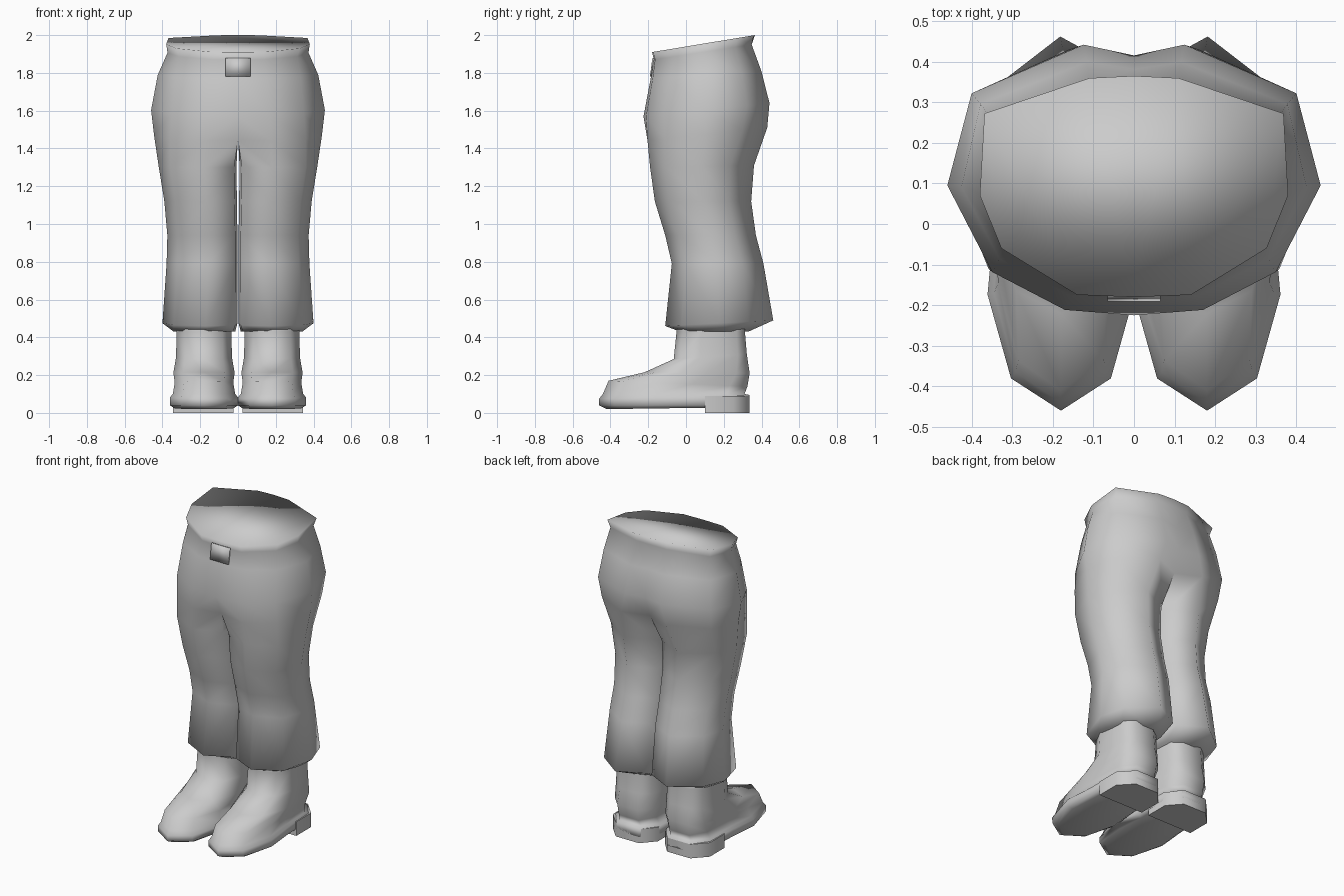
import bpy, bmesh, math

if "Cube" in bpy.data.objects:
    bpy.data.objects.remove(bpy.data.objects["Cube"])

# Half cross-sections as (across, front-to-back) fractions, front centre -> back centre -> inner
WAIST = [(0, 0), (.37, .01), (.86, .22), (1, .46), (.97, .83), (.29, .99), (0, 1), (0, .5)]
HIP = [(0, 0), (.37, .02), (.76, .16), (1, .48), (.87, .82), (.27, 1), (0, .96), (0, .5)]
LEG = [(.03, .12), (.42, 0), (.85, .15), (1, .5), (.88, .77), (.45, 1), (.03, .84), (0, .48)]
SHAPES = [WAIST, HIP, LEG]


def section(t):
    i = min(int(t), 1)
    f = t - i
    return [(a[0] + (b[0] - a[0]) * f, a[1] + (b[1] - a[1]) * f)
            for a, b in zip(SHAPES[i], SHAPES[i + 1])]


def finish(name, bm, angle, mirror=True):
    bmesh.ops.delete(bm, geom=[v for v in bm.verts if not v.link_faces], context='VERTS')
    bmesh.ops.recalc_face_normals(bm, faces=bm.faces[:])
    me = bpy.data.meshes.new(name)
    bm.to_mesh(me)
    bm.free()
    ob = bpy.data.objects.new(name, me)
    bpy.context.collection.objects.link(ob)
    if mirror:
        m = ob.modifiers.new("Mirror", 'MIRROR')
        m.merge_threshold = 0.001
    bpy.ops.object.select_all(action='DESELECT')
    ob.select_set(True)
    bpy.context.view_layer.objects.active = ob
    bpy.ops.object.shade_smooth_by_angle(angle=math.radians(angle))
    return ob


def bridge(bm, a, b, idx):
    n = len(a)
    for i in idx:
        j = (i + 1) % n
        bm.faces.new((a[i], a[j], b[j], b[i]))


# Trousers: z front, z back, inner x, outer x, front y, back y, section blend
levels = [
    (1.91, 2.00, 0, .38, -.18, .365, 0),
    (1.87, 1.95, 0, .373, -.17, .352, .2),
    (1.77, 1.81, 0, .425, -.187, .40, .8),
    (1.57, 1.64, 0, .46, -.225, .442, 1),
    (1.44, 1.51, 0, .445, -.21, .43, 1.5),
    (1.30, 1.31, .008, .42, -.19, .36, 2),
    (1.12, 1.12, .006, .39, -.165, .345, 2),
    (.94, .94, .003, .374, -.11, .37, 2),
    (.79, .79, .003, .378, -.075, .41, 2),
    (.46, .49, .003, .40, -.11, .462, 2),
    (.43, .43, .015, .34, -.03, .33, 2),
]
CROTCH = 4
bm = bmesh.new()
rings = []
for k, (zf, zb, xi, xo, yf, yb, t) in enumerate(levels):
    ring = []
    for i, (u, v) in enumerate(section(t)):
        x = 0 if k <= CROTCH and i in (0, 6, 7) else xi + (xo - xi) * u
        ring.append(bm.verts.new((x, yf + (yb - yf) * v, zf + (zb - zf) * v)))
    rings.append(ring)
for k in range(len(rings) - 1):
    bridge(bm, rings[k], rings[k + 1], range(6) if k < CROTCH else range(8))
bm.faces.new(rings[-1])
# Waist cap, smoothed into the sides
for i in range(3):
    a, b = rings[0][i:i + 2], rings[0][5 - i:7 - i]
    bm.faces.new([a[0], a[1], b[0], b[1]] if i < 2 else [a[0], a[1], b[1]])
finish("trousers", bm, 180)

# Waist button flap
bm = bmesh.new()
bmesh.ops.create_cube(bm, size=1)
for v in bm.verts:
    top = v.co.z > 0
    v.co = (v.co.x * .13, (-.174 if top else -.187) + v.co.y * .008, 1.88 if top else 1.78)
finish("waist_flap", bm, 180, mirror=False)

# Boots: z front, z back, half width, front y, back y
side = [(0, -1), (.68, -.8), (1, -.28), (.9, .2), (.86, .75), (.45, 1)]
outline = side + [(-x, y) for x, y in reversed(side[1:])]
boot = [
    (.02, .03, .155, -.42, .31),
    (.04, .04, .18, -.46, .335),
    (.075, .095, .181, -.46, .335),
    (.10, .10, .165, -.44, .31),
    (.17, .14, .155, -.41, .325),
    (.215, .21, .162, -.22, .337),
    (.285, .31, .148, -.065, .322),
    (.43, .43, .145, -.05, .312),
    (.50, .50, .145, -.05, .312),
]
bm = bmesh.new()
rings = []
for zf, zb, w, yf, yb in boot:
    rings.append([bm.verts.new((.18 + w * x, (yf + yb) / 2 + (yb - yf) / 2 * y,
                                zf + (zb - zf) * (y + 1) / 2)) for x, y in outline])
for a, b in zip(rings, rings[1:]):
    bridge(bm, a, b, range(len(outline)))
bm.faces.new(rings[0])
bm.faces.new(rings[-1])
finish("boots", bm, 180)

# Boot heels
heel = [(.025, .10), (.345, .10), (.345, .25), (.265, .335), (.10, .335), (.025, .25)]
bm = bmesh.new()
low, high = ([bm.verts.new((x, y, z)) for x, y in heel] for z in (0, .09))
bridge(bm, low, high, range(len(heel)))
bm.faces.new(low)
bm.faces.new(high)
finish("boot_heels", bm, 70)
